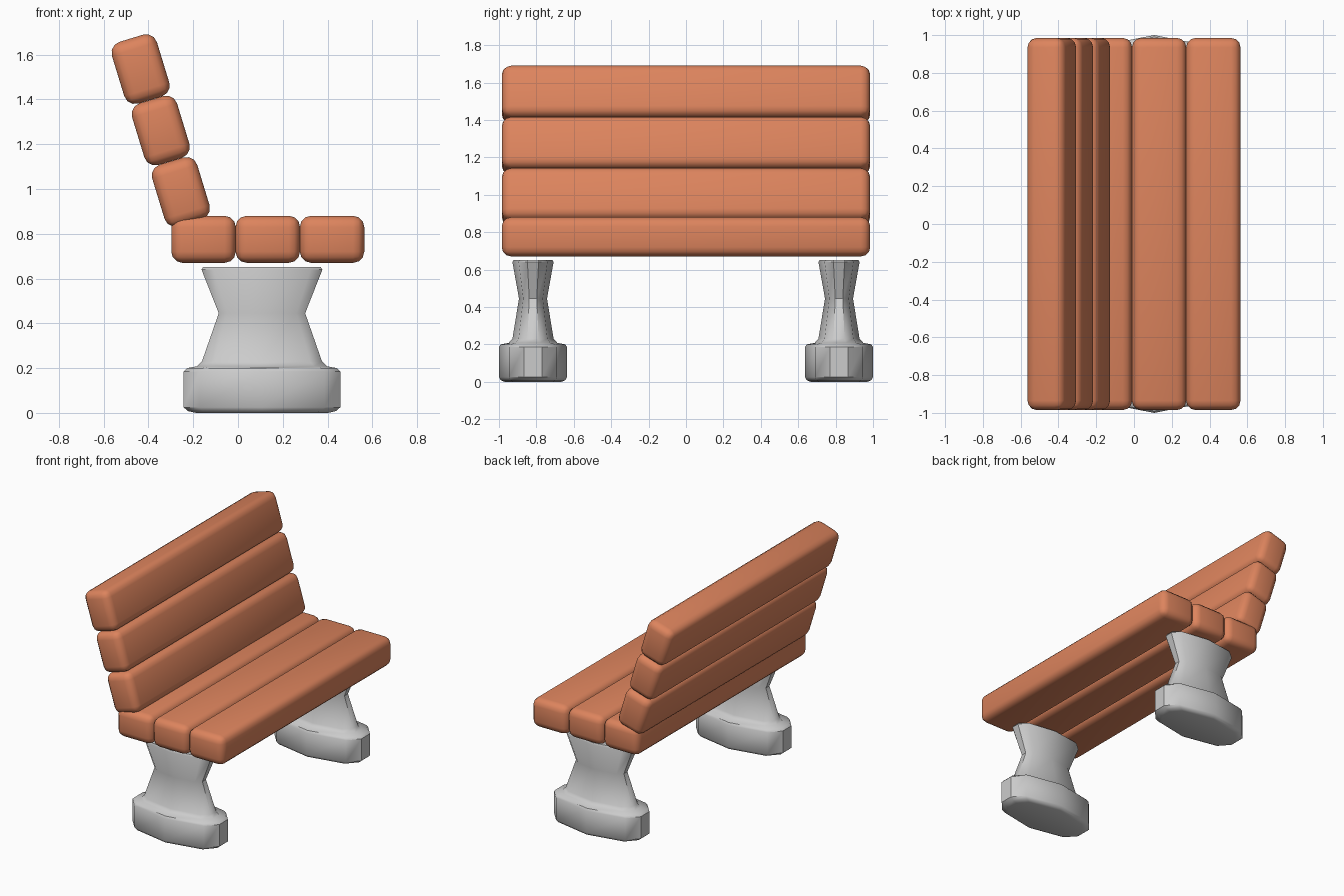
import bpy, bmesh, math

if "Cube" in bpy.data.objects:
    bpy.data.objects.remove(bpy.data.objects["Cube"])

wood = bpy.data.materials.new("painted_wood")
wood.diffuse_color = (0.72, 0.23, 0.11, 1)
wood.use_nodes = True
wood.node_tree.nodes["Principled BSDF"].inputs["Base Color"].default_value = wood.diffuse_color


def smooth(ob, degrees):
    bpy.ops.object.select_all(action='DESELECT')
    ob.select_set(True)
    bpy.context.view_layer.objects.active = ob
    bpy.ops.object.shade_smooth_by_angle(angle=math.radians(degrees))


def add_mesh(name, bm):
    bmesh.ops.recalc_face_normals(bm, faces=bm.faces)
    me = bpy.data.meshes.new(name)
    bm.to_mesh(me)
    bm.free()
    ob = bpy.data.objects.new(name, me)
    bpy.context.collection.objects.link(ob)
    return ob


def plank(name, x, z, tilt=0.0):
    """Rounded board running along y."""
    bm = bmesh.new()
    bmesh.ops.create_cube(bm, size=1)
    bmesh.ops.scale(bm, vec=(0.288, 1.97, 0.21), verts=bm.verts)
    bmesh.ops.bevel(bm, geom=bm.edges[:], offset=0.05, segments=3,
                    profile=0.5, affect='EDGES')
    ob = add_mesh(name, bm)
    ob.location = (x, 0, z)
    ob.rotation_euler = (0, tilt, 0)
    ob.data.materials.append(wood)
    smooth(ob, 60)


# Seat and backrest boards
for i in range(3):
    plank(f"seat_plank_{i + 1}", -0.154 + 0.287 * i, 0.775)
    plank(f"back_plank_{i + 1}", -0.255 - 0.09 * i, 0.987 + 0.274 * i,
          math.radians(90 - 17))

# Leg cross-section: stretched octagon with its two long tips cut flat
quarter = [(1, 0.27), (0.8, 0.7)]
section = (quarter + [(0, 1)] + [(-x, y) for x, y in reversed(quarter)]
           + [(-x, -y) for x, y in quarter] + [(0, -1)]
           + [(x, -y) for x, y in reversed(quarter)])

# Leg rings: height, half length in x, half depth in y
rings = [(0.0, 0.295, 0.153), (0.008, 0.33, 0.172), (0.025, 0.35, 0.182),
         (0.185, 0.35, 0.182), (0.2, 0.335, 0.172), (0.208, 0.29, 0.13),
         (0.23, 0.268, 0.11), (0.445, 0.193, 0.075),
         (0.64, 0.27, 0.11), (0.652, 0.262, 0.104)]


def leg(name, y):
    bm = bmesh.new()
    loops = [[bm.verts.new((sx * hx, sy * hy, z)) for sx, sy in section]
             for z, hx, hy in rings]
    n = len(section)
    for a, b in zip(loops, loops[1:]):
        for i in range(n):
            j = (i + 1) % n
            bm.faces.new((a[i], a[j], b[j], b[i]))
    bm.faces.new(loops[0][::-1])
    bm.faces.new(loops[-1])
    ob = add_mesh(name, bm)
    ob.location = (0.107, y, 0)
    smooth(ob, 40)


# Stone legs at both ends
for side, y in (("near", -0.818), ("far", 0.818)):
    leg(f"leg_{side}", y)
